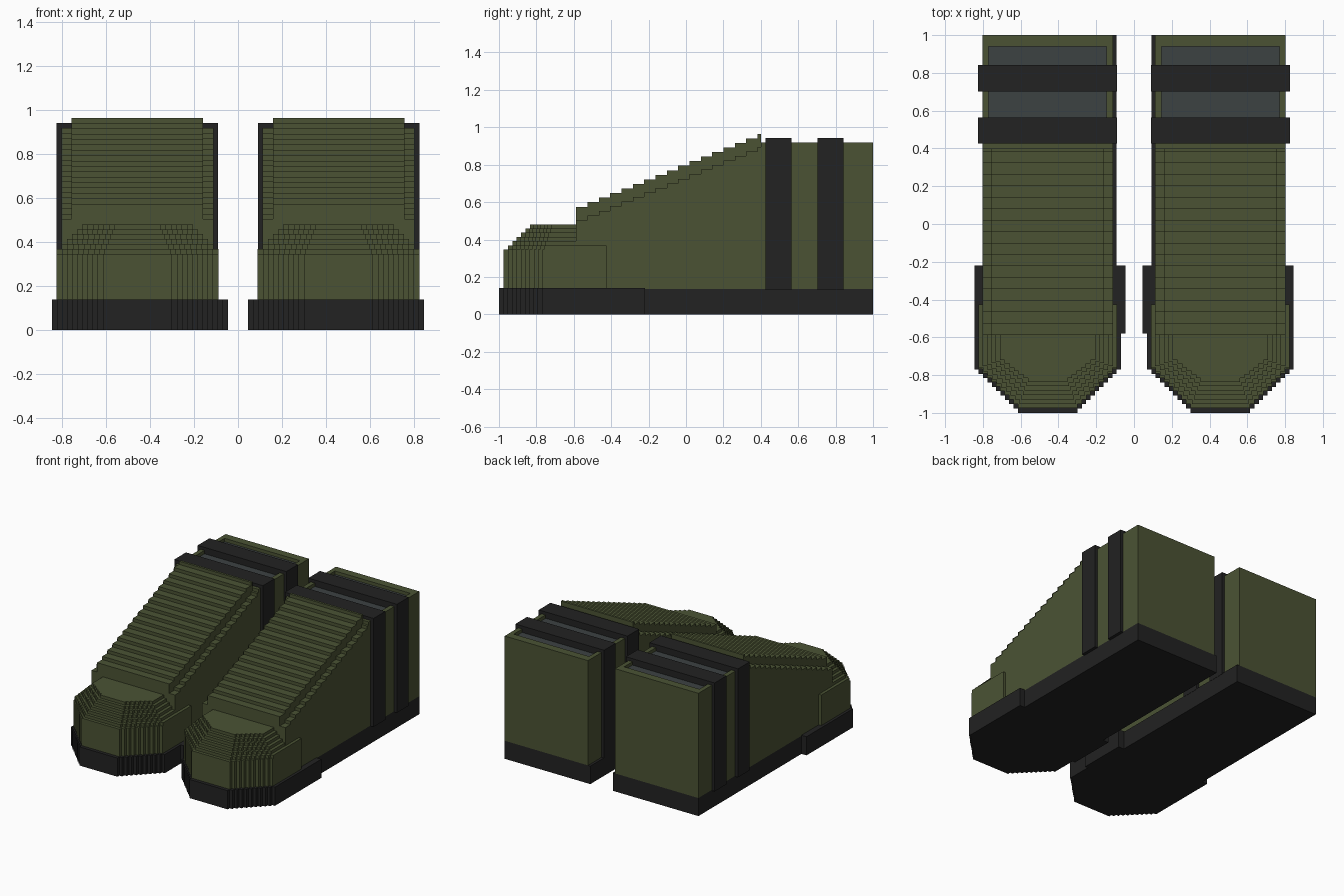
import bpy
import bmesh

cube = bpy.data.objects.get("Cube")
if cube:
    bpy.data.objects.remove(cube, do_unlink=True)


def make_material(name, rgb):
    mat = bpy.data.materials.new(name)
    mat.use_nodes = True
    color = (*rgb, 1)
    mat.diffuse_color = color
    bsdf = mat.node_tree.nodes["Principled BSDF"]
    bsdf.inputs["Base Color"].default_value = color
    bsdf.inputs["Roughness"].default_value = 0.9
    return mat


GREEN = make_material("olive_green", (0.070, 0.086, 0.034))
BLACK = make_material("black_rubber", (0.016, 0.016, 0.016))
GREY = make_material("slate_lining", (0.046, 0.054, 0.055))

CENTRE = 0.457      # middle of each boot, measured from the mirror plane


def finish(bm, name, side, mats):
    """Mirror to the requested side, fix normals and link the object."""
    for v in bm.verts:
        v.co.x *= side
    bmesh.ops.recalc_face_normals(bm, faces=bm.faces)
    mesh = bpy.data.meshes.new(name)
    bm.to_mesh(mesh)
    bm.free()
    for m in mats:
        mesh.materials.append(m)
    ob = bpy.data.objects.new(name, mesh)
    bpy.context.collection.objects.link(ob)


def add_prism(bm, points, axis, low, high):
    """Extrude a closed 2D outline along x or z."""
    place = (lambda p, h: (h, p[0], p[1])) if axis == "x" else (lambda p, h: (p[0], p[1], h))
    face = bm.faces.new([bm.verts.new(place(p, low)) for p in points])
    new = bmesh.ops.extrude_face_region(bm, geom=[face], use_keep_orig=True)["geom"]
    for v in new:
        if isinstance(v, bmesh.types.BMVert):
            v.co["xyz".index(axis)] = high


def add_box(bm, x, y, z):
    add_prism(bm, [(x[0], y[0]), (x[1], y[0]), (x[1], y[1]), (x[0], y[1])], "z", *z)


def toe_outline(half, front_half, front, corner, back, steps):
    """Plan of a toe whose corners are cut off in small stairs."""
    dx, dy = (half - front_half) / steps, (corner - front) / steps
    edge = [(half, back), (half, corner)]
    for k in range(1, steps + 1):
        edge.append((half - k * dx, corner - (k - 1) * dy))
        edge.append((half - k * dx, corner - k * dy))
    return [(CENTRE + x, y) for x, y in edge] + [(CENTRE - x, y) for x, y in reversed(edge)]


def slope_profile(start_z, base, end):
    """Side profile of the instep, climbing in equal stairs."""
    steps, run, rise = 17, 0.0606, 0.0244
    pts = [(-0.587, base)]
    for k in range(steps):
        y, z = -0.587 + k * run, start_z + k * rise
        pts += [(y, z), (min(y + run, end), z)]
    return pts + [(end, base)]


def build_boot(side, label):
    # Sole: straight heel part, wide stepped toe part, inner bulge
    bm = bmesh.new()
    add_box(bm, (0.093, 0.803), (-0.3, 1.0), (0, 0.135))
    add_prism(bm, toe_outline(0.388, 0.158, -1.0, -0.77, -0.22, 10), "z", 0, 0.14)
    add_box(bm, (0.046, 0.1), (-0.58, -0.22), (0, 0.14))
    finish(bm, label + "_sole", side, [BLACK])

    # Toe cap: stacked layers that shrink upward
    bm = bmesh.new()
    for i in range(7):
        half = 0.3675 - 0.023 * max(0, i - 1)
        plan = toe_outline(half, 0.158 - 0.009 * i, -0.975 + 0.0233 * i,
                           -0.768 + 0.008 * i, -0.425 if i < 2 else -0.58, 9 - i // 2)
        add_prism(bm, plan, "z", 0.135 if i < 2 else 0.3, 0.346 + 0.0226 * i)
    finish(bm, label + "_toe_cap", side, [GREEN])

    # Instep: lower outer stairs and the raised tongue
    bm = bmesh.new()
    add_prism(bm, slope_profile(0.505, 0.135, 0.4), "x", 0.112, 0.803)
    finish(bm, label + "_instep", side, [GREEN])
    bm = bmesh.new()
    add_prism(bm, slope_profile(0.575, 0.4, 0.4), "x", 0.16, 0.757)
    finish(bm, label + "_tongue", side, [GREEN])

    # Heel: box with a shallow grey recess in its top
    bm = bmesh.new()
    add_box(bm, (0.112, 0.803), (0.4, 1.0), (0.135, 0.92))
    bm.normal_update()
    top = max(bm.faces, key=lambda f: f.calc_center_median().z)
    bmesh.ops.inset_region(bm, faces=[top], thickness=0.047)
    for v in top.verts:
        if v.co.y > 0.7:
            v.co.y = 0.94
    floor = bmesh.ops.extrude_discrete_faces(bm, faces=[top])["faces"][0]
    bmesh.ops.translate(bm, verts=floor.verts, vec=(0, 0, -0.025))
    floor.material_index = 1
    finish(bm, label + "_heel", side, [GREEN, GREY])

    # Two straps wrapped over the heel
    for name, y in (("front", 0.425), ("rear", 0.702)):
        bm = bmesh.new()
        add_box(bm, (0.091, 0.826), (y, y + 0.139), (0.13, 0.943))
        finish(bm, label + "_" + name + "_strap", side, [BLACK])


build_boot(1, "left")
build_boot(-1, "right")
